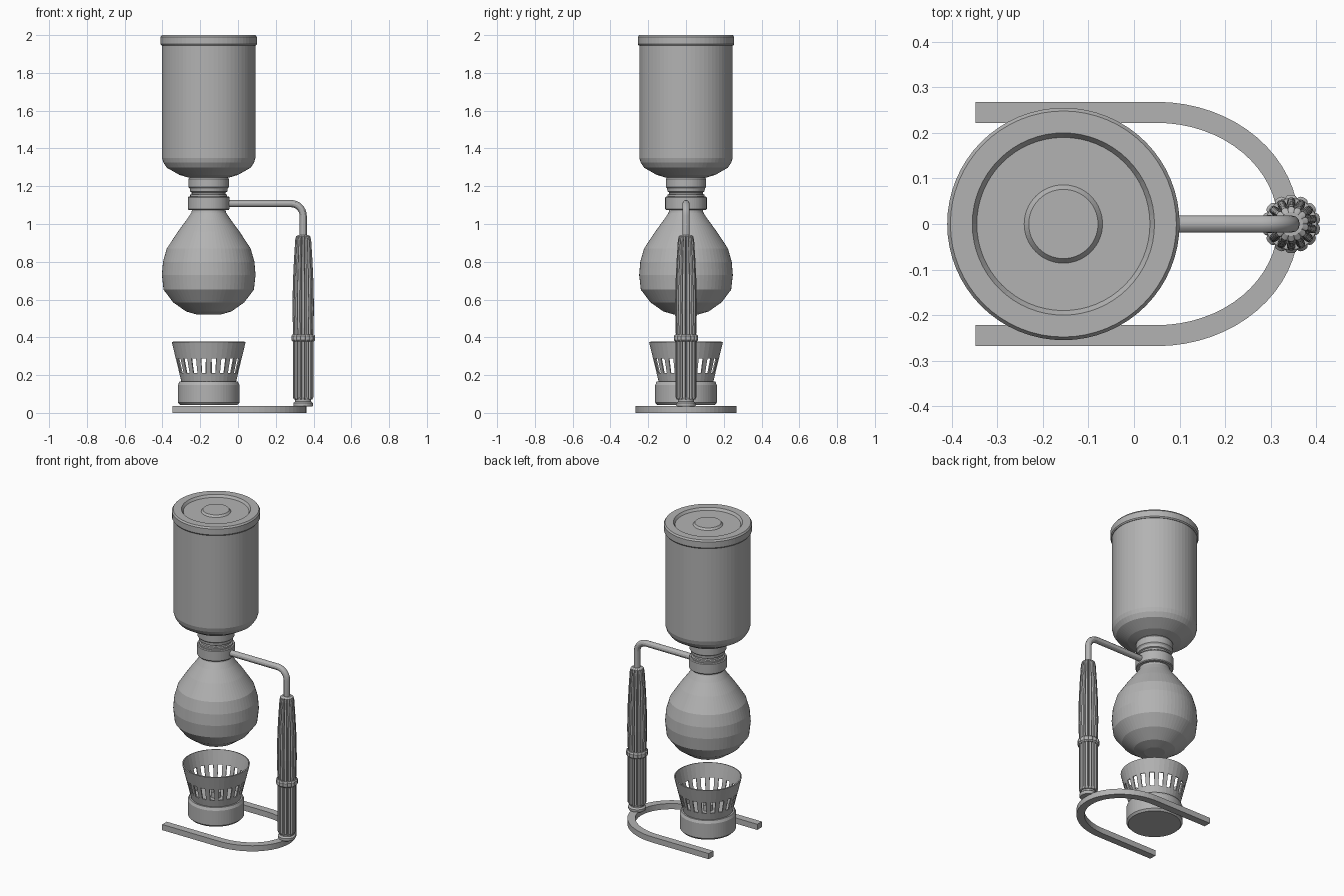
import bpy, bmesh, math
from math import sin, cos, pi

cube = bpy.data.objects.get("Cube")
if cube:
    bpy.data.objects.remove(cube, do_unlink=True)

AXIS = -0.155   # centre line of vessels and burner
POST = 0.345    # centre line of the handle

grey = bpy.data.materials.new("plain_grey")
grey.use_nodes = True
grey.diffuse_color = (0.45, 0.45, 0.45, 1)
grey.node_tree.nodes["Principled BSDF"].inputs["Base Color"].default_value = (0.45, 0.45, 0.45, 1)


def finish(name, bm):
    bmesh.ops.recalc_face_normals(bm, faces=bm.faces)
    mesh = bpy.data.meshes.new(name)
    bm.to_mesh(mesh)
    bm.free()
    mesh.materials.append(grey)
    obj = bpy.data.objects.new(name, mesh)
    bpy.context.collection.objects.link(obj)
    return obj


def smooth(obj, angle=30):
    bpy.ops.object.select_all(action='DESELECT')
    obj.select_set(True)
    bpy.context.view_layer.objects.active = obj
    bpy.ops.object.shade_smooth_by_angle(angle=math.radians(angle))


def lathe(name, cx, profile, seg=64, lobes=0, caps=True, turn=0.0, skip=None):
    """Revolve (radius, height, flute depth) rows about a vertical axis."""
    bm = bmesh.new()
    rings = []
    for r, z, *depth in profile:
        ring = []
        for i in range(seg):
            a = 2 * pi * i / seg + turn
            rr = r
            if lobes and depth:
                rr -= depth[0] * (1 - abs(sin(lobes * a / 2))) ** 2
            ring.append(bm.verts.new((cx + rr * cos(a), rr * sin(a), z)))
        rings.append(ring)
    for row, (lo, hi) in enumerate(zip(rings, rings[1:])):
        for i in range(seg):
            if skip and skip(row, i):
                continue
            j = (i + 1) % seg
            bm.faces.new((lo[i], lo[j], hi[j], hi[i]))
    if caps:
        bm.faces.new(rings[0])
        bm.faces.new(rings[-1])
    return finish(name, bm)


# Upper vessel
lathe("upper_vessel", AXIS, [(0.105, 1.245), (0.155, 1.26), (0.222, 1.298),
                             (0.24, 1.325), (0.247, 1.35), (0.247, 1.955)])

# Lid with a recessed ring and a raised centre button
lathe("lid", AXIS, [(0.25, 1.945), (0.255, 1.952), (0.255, 1.99), (0.248, 2.0),
                    (0.2, 2.0), (0.19, 1.985), (0.086, 1.985),
                    (0.076, 1.997)])

# Stopper between the vessels
lathe("stopper", AXIS, [(0.098, 1.14), (0.098, 1.155), (0.09, 1.158), (0.09, 1.168),
                        (0.098, 1.172), (0.1, 1.188), (0.107, 1.196),
                        (0.107, 1.238), (0.1, 1.248)])

# Clamp collar
lathe("collar", AXIS, [(0.106, 1.075), (0.11, 1.08), (0.11, 1.14), (0.106, 1.145)])

# Lower bulb
lathe("lower_bulb", AXIS, [(0.06, 0.52), (0.12, 0.537), (0.188, 0.585), (0.239, 0.652),
                           (0.248, 0.73), (0.242, 0.80), (0.222, 0.87), (0.163, 0.96),
                           (0.115, 1.025), (0.092, 1.06), (0.085, 1.09)])

# Burner base, wick and slotted windshield
burner = lathe("burner_base", AXIS, [(0.152, 0.042), (0.163, 0.054), (0.163, 0.148),
                                     (0.155, 0.165)])
lathe("wick", AXIS, [(0.03, 0.16), (0.03, 0.2), (0.018, 0.2), (0.018, 0.27)], seg=16)
COLS = 40
shield = lathe("windshield", AXIS, [(0.145, 0.163), (0.156, 0.21), (0.175, 0.288), (0.196, 0.375)],
               seg=COLS, caps=False, turn=pi / COLS,
               skip=lambda row, i: row == 1 and i % 2 == 0)
wall = shield.modifiers.new("wall", 'SOLIDIFY')
wall.thickness = 0.007

# Fluted handle: lower grip, beaded ring, tapered upper grip
FL = 0.014
lathe("handle_foot", POST, [(0.048, 0.033), (0.052, 0.04), (0.052, 0.052), (0.042, 0.06),
                            (0.042, 0.07), (0.05, 0.076)], seg=32)
grips = {
    "handle_lower_grip": [(0.048, 0.07, 0), (0.055, 0.082, FL), (0.055, 0.385, FL)],
    "handle_ring": [(0.056, 0.378, 0), (0.064, 0.386, 0.006), (0.064, 0.408, 0.006), (0.056, 0.416, 0)],
    "handle_upper_grip": [(0.054, 0.41, FL), (0.058, 0.55, FL), (0.055, 0.7, FL),
                          (0.049, 0.82, FL), (0.043, 0.915, FL), (0.038, 0.935, 0.004),
                          (0.026, 0.942, 0)],
}
for name, rows in grips.items():
    lathe(name, POST, rows, seg=112, lobes=14)

# Bent support arm from collar to handle
BEND, ARM_Z = 0.065, 1.108
path = [(AXIS + 0.1, ARM_Z)]
for k in range(9):
    a = pi / 2 * (1 - k / 8)
    path.append((POST - BEND + BEND * cos(a), ARM_Z - BEND + BEND * sin(a)))
path.append((POST, 0.93))
curve = bpy.data.curves.new("support_arm", 'CURVE')
curve.dimensions = '3D'
curve.bevel_depth = 0.019
curve.bevel_resolution = 4
curve.use_fill_caps = True
spline = curve.splines.new('POLY')
spline.points.add(len(path) - 1)
for point, (x, z) in zip(spline.points, path):
    point.co = (x, 0, z, 1)
curve.materials.append(grey)
arm = bpy.data.objects.new("support_arm", curve)
bpy.context.collection.objects.link(arm)
bpy.ops.object.select_all(action='DESELECT')
arm.select_set(True)
bpy.context.view_layer.objects.active = arm
bpy.ops.object.convert(target='MESH')
smooth(bpy.context.view_layer.objects.active)

# U-shaped foot: straight rails joined by a half ellipse
bm = bmesh.new()


def u_line(rx, ry):
    arc = [(0.05 + rx * cos(a), ry * sin(a))
           for a in (pi * (k / 32 - 0.5) for k in range(33))]
    return [(-0.348, -ry)] + arc + [(-0.348, ry)]


outer = [bm.verts.new((x, y, 0)) for x, y in u_line(0.312, 0.268)]
inner = [bm.verts.new((x, y, 0)) for x, y in u_line(0.266, 0.222)]
for k in range(len(outer) - 1):
    bm.faces.new((outer[k], outer[k + 1], inner[k + 1], inner[k]))
top = bmesh.ops.extrude_face_region(bm, geom=bm.faces[:])
bmesh.ops.translate(bm, vec=(0, 0, 0.036),
                    verts=[v for v in top["geom"] if isinstance(v, bmesh.types.BMVert)])
finish("u_foot", bm)
